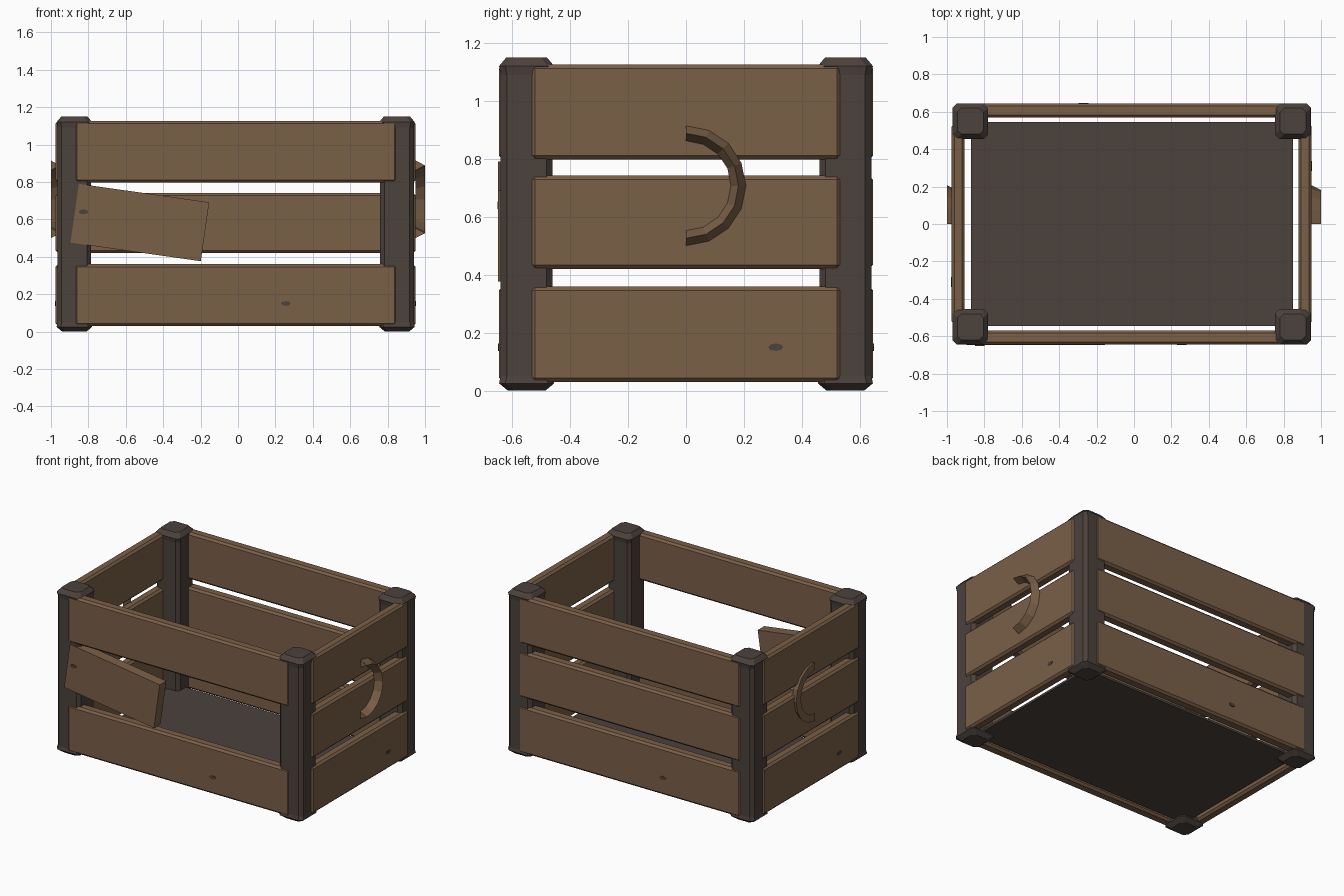
import bpy, bmesh, math
from mathutils import Matrix, Vector

cube = bpy.data.objects.get("Cube")
if cube:
    bpy.data.objects.remove(cube, do_unlink=True)


def material(name, rgb):
    m = bpy.data.materials.new(name)
    m.use_nodes = True
    m.diffuse_color = (*rgb, 1)
    m.node_tree.nodes["Principled BSDF"].inputs["Base Color"].default_value = (*rgb, 1)
    return m


WOOD = material("brown wood", (0.195, 0.115, 0.064))
DARK = material("dark wood", (0.072, 0.054, 0.046))


def finish(name, bm, mat):
    bmesh.ops.recalc_face_normals(bm, faces=bm.faces)
    mesh = bpy.data.meshes.new(name)
    bm.to_mesh(mesh)
    bm.free()
    mesh.materials.append(mat)
    ob = bpy.data.objects.new(name, mesh)
    bpy.context.collection.objects.link(ob)
    return ob


def box(name, low, high, mat, bevel=0.0, tilt=0.0):
    """Box between two corners, with chamfered edges, tilted about y."""
    low, high = Vector(low), Vector(high)
    bm = bmesh.new()
    bmesh.ops.create_cube(bm, size=1)
    bmesh.ops.scale(bm, vec=high - low, verts=bm.verts)
    if bevel:
        bmesh.ops.bevel(bm, geom=bm.edges[:], offset=bevel, segments=1, affect='EDGES')
    move = Matrix.Translation((low + high) / 2) @ Matrix.Rotation(tilt, 4, 'Y')
    bmesh.ops.transform(bm, matrix=move, verts=bm.verts)
    return finish(name, bm, mat)


def loft(name, rings, mat, closed_ends=True):
    """Skin a list of equal rings of points."""
    bm = bmesh.new()
    rows = [[bm.verts.new(p) for p in ring] for ring in rings]
    n = len(rows[0])
    for a, b in zip(rows, rows[1:]):
        for i in range(n):
            bm.faces.new((a[i], a[(i + 1) % n], b[(i + 1) % n], b[i]))
    if closed_ends:
        bm.faces.new(rows[0])
        bm.faces.new(rows[-1])
    return finish(name, bm, mat)


def knot(name, center, axis):
    """Thin dark oval lying on a plank face."""
    bm = bmesh.new()
    bmesh.ops.create_cone(bm, cap_ends=True, segments=8, radius1=0.026,
                          radius2=0.026, depth=0.006)
    bmesh.ops.scale(bm, vec=(1, 0.5, 1), verts=bm.verts)
    turn = Matrix.Rotation(math.pi / 2, 4, 'X')
    if axis == 'x':
        turn = Matrix.Rotation(math.pi / 2, 4, 'Z') @ turn
    bmesh.ops.transform(bm, matrix=Matrix.Translation(center) @ turn, verts=bm.verts)
    return finish(name, bm, DARK)


# Corner posts: octagonal shafts with a slightly wider foot and cap
LEFT, RIGHT, DEPTH = -0.875, 0.85, 0.55
PROFILE = [(0, 0.065), (0.025, 0.095), (0.05, 0.09),
           (1.09, 0.09), (1.12, 0.095), (1.15, 0.07)]


def post_ring(cx, cy, z, h):
    k = h - 0.022
    corners = [(h, -k), (h, k), (k, h), (-k, h), (-h, k), (-h, -k), (-k, -h), (k, -h)]
    return [(cx + x, cy + y, z) for x, y in corners]


for x, xn in ((LEFT, "right"), (RIGHT, "left")):
    for y, yn in ((-DEPTH, "front"), (DEPTH, "back")):
        loft(f"{yn}_{xn}_post", [post_ring(x, y, z, h) for z, h in PROFILE], DARK)

# Slats on all four sides; the middle front one is broken off
LEVELS = {"lower": (0.03, 0.36), "middle": (0.42, 0.742), "upper": (0.797, 1.125)}
for level, (z0, z1) in LEVELS.items():
    if level != "middle":
        box(f"front_{level}_slat", (LEFT, -0.645, z0), (RIGHT, -0.57, z1), WOOD, 0.014)
    box(f"back_{level}_slat", (LEFT, 0.57, z0), (RIGHT, 0.645, z1), WOOD, 0.014)
    box(f"right_{level}_slat", (-0.975, -0.535, z0), (-0.905, 0.535, z1), WOOD, 0.014)
    box(f"left_{level}_slat", (0.88, -0.535, z0), (0.95, 0.535, z1), WOOD, 0.014)

# Broken plank hanging from the front right post
box("broken_plank", (-0.877, -0.648, 0.424), (-0.173, -0.575, 0.742), WOOD,
    tilt=math.radians(8.1))

# Floor panel
box("floor", (-0.872, -0.545, 0.035), (0.85, 0.545, 0.05), DARK)

# Half-ring handles with a wedge section
SECTION = [(0, 0.207), (0.05, 0.181), (0, 0.155)]
for name, base in (("left_handle", 0.95), ("right_handle", -1.0)):
    rings = []
    for i in range(9):
        a = math.pi * (i / 8 - 0.5)
        rings.append([(base + dx, r * math.cos(a), 0.707 + r * math.sin(a))
                      for dx, r in SECTION])
    loft(name, rings, WOOD)

# Wood knots
knot("front_knot", (0.255, -0.645, 0.15), 'y')
knot("back_knot", (-0.27, 0.645, 0.15), 'y')
knot("plank_knot", (-0.825, -0.648, 0.64), 'y')
knot("left_knot", (0.95, 0.31, 0.15), 'x')
knot("right_knot", (-0.975, -0.31, 0.15), 'x')
